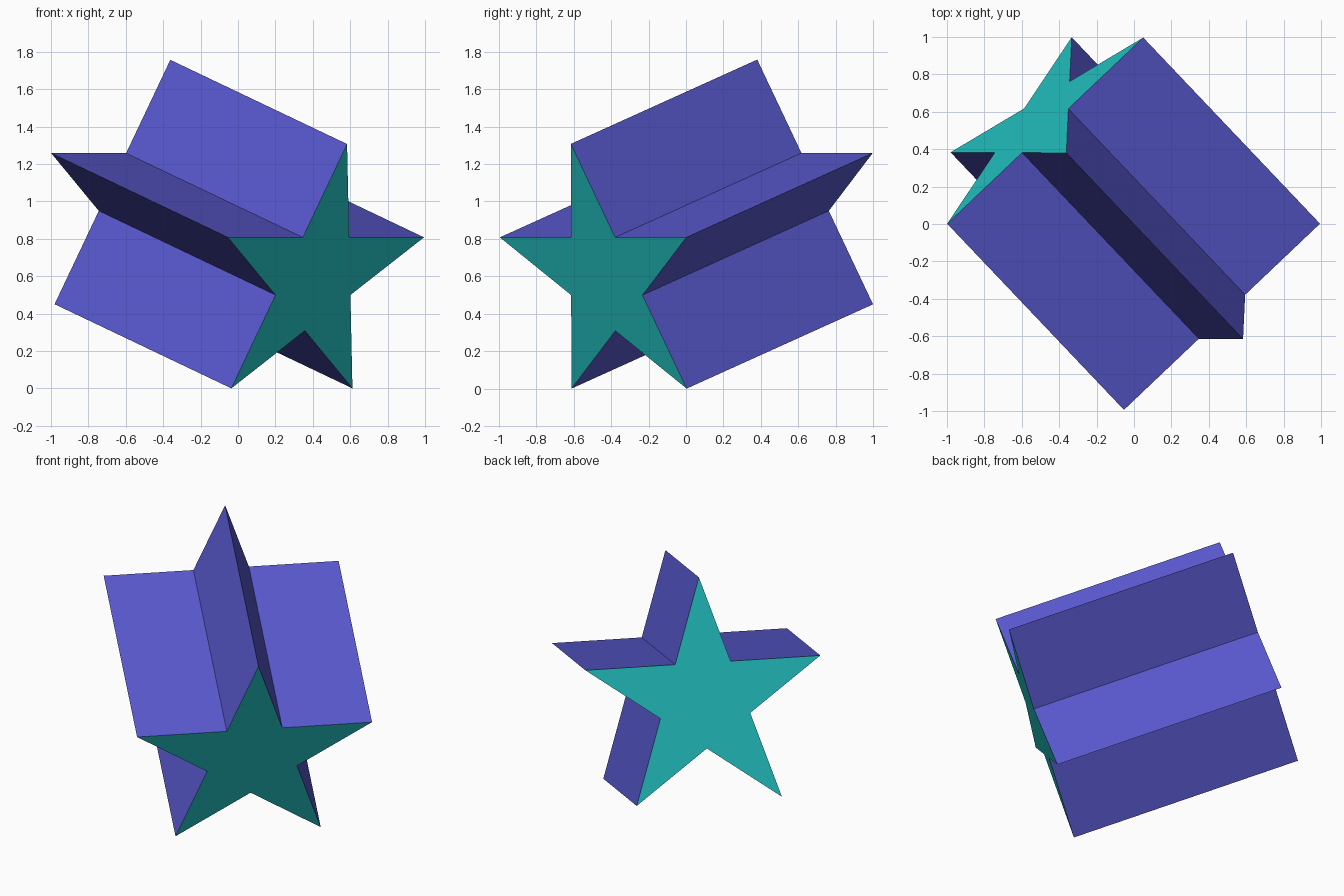
import bpy
import bmesh
import math
from mathutils import Vector

cube = bpy.data.objects.get("Cube")
if cube:
    bpy.data.objects.remove(cube, do_unlink=True)


def make_material(name, color):
    mat = bpy.data.materials.new(name)
    mat.use_nodes = True
    mat.diffuse_color = color
    mat.node_tree.nodes["Principled BSDF"].inputs["Base Color"].default_value = color
    return mat


OUTER = 0.76                                   # tip radius
INNER = OUTER * (3 - math.sqrt(5)) / 2         # notch radius of a regular star
CENTRE = Vector((0.42, -0.443, 0.585))         # centre of the front cap
SWEEP = Vector((-0.945, 0.995, 0.45))          # front cap to back cap

# Axes of the tilted star plane
side = Vector((-SWEEP.y, SWEEP.x, 0)).normalized() * -1
up = side.cross(SWEEP).normalized()

# Star outline, tips and notches alternating
bm = bmesh.new()
outline = []
for i in range(10):
    a = i * math.pi / 5
    r = OUTER if i % 2 == 0 else INNER
    outline.append(bm.verts.new(CENTRE + r * (math.sin(a) * side + math.cos(a) * up)))
cap = bm.faces.new(outline)

# Extrude the outline into a prism
ext = bmesh.ops.extrude_face_region(bm, geom=[cap], use_keep_orig=True)
bmesh.ops.translate(bm, vec=SWEEP,
                    verts=[g for g in ext["geom"] if isinstance(g, bmesh.types.BMVert)])
bmesh.ops.recalc_face_normals(bm, faces=bm.faces)

# Caps are teal, swept sides are violet
for f in bm.faces:
    f.material_index = 1 if len(f.verts) == 10 else 0
    f.smooth = False

mesh = bpy.data.meshes.new("star_prism")
bm.to_mesh(mesh)
bm.free()
mesh.materials.append(make_material("violet_blue", (0.102, 0.102, 0.645, 1)))
mesh.materials.append(make_material("teal", (0.016, 0.515, 0.515, 1)))
star = bpy.data.objects.new("star_prism", mesh)
bpy.context.collection.objects.link(star)
